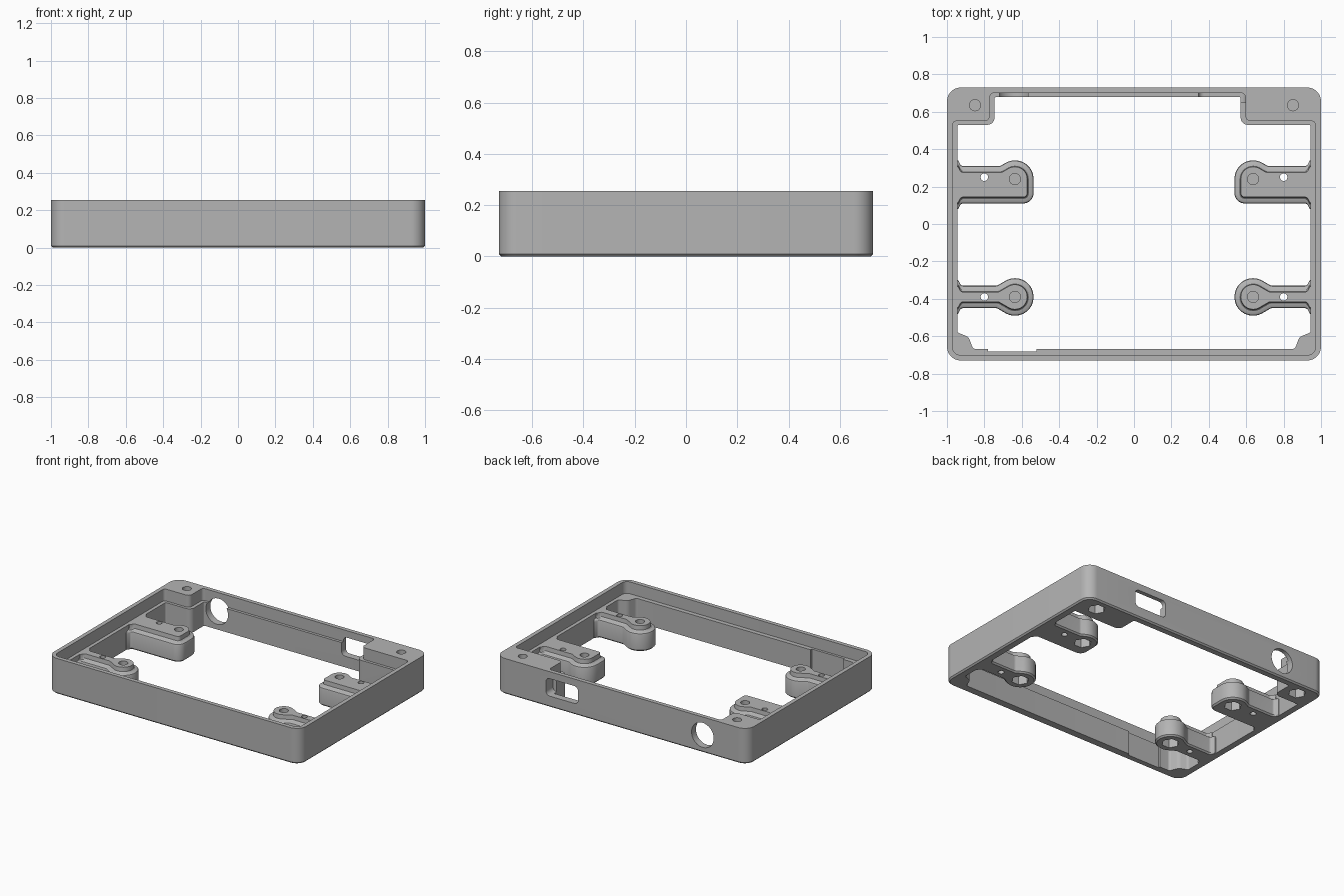
import bpy, bmesh, math
from mathutils import Vector, Matrix

cube = bpy.data.objects.get("Cube")
if cube:
    bpy.data.objects.remove(cube, do_unlink=True)

grey = bpy.data.materials.new("plain_grey")
grey.use_nodes = True
colour = (0.46, 0.46, 0.46, 1)
grey.diffuse_color = colour
grey.node_tree.nodes["Principled BSDF"].inputs["Base Color"].default_value = colour


def rounded(corners, steps=7):
    """Outline through (x, y, radius) corners, with each corner filleted."""
    out = []
    for i, (x, y, r) in enumerate(corners):
        p = Vector((x, y))
        if r <= 0:
            out.append(p)
            continue
        a = (Vector(corners[i - 1][:2]) - p).normalized()
        b = (Vector(corners[(i + 1) % len(corners)][:2]) - p).normalized()
        half = a.angle(b) / 2
        centre = p + (a + b).normalized() * (r / math.sin(half))
        start = p + a * (r / math.tan(half)) - centre
        end = p + b * (r / math.tan(half)) - centre
        turn = math.atan2(start.x * end.y - start.y * end.x, start.dot(end))
        for k in range(steps + 1):
            out.append(centre + Matrix.Rotation(turn * k / steps, 2) @ start)
    return out


def ngon(x, y, r, sides):
    return [Vector((x + r * math.cos(math.tau * k / sides),
                    y + r * math.sin(math.tau * k / sides))) for k in range(sides)]


def loft(name, rings, matrix=None):
    """Solid through stacked (z, outline) rings of equal point count."""
    bm = bmesh.new()
    layers = [[bm.verts.new((p.x, p.y, z)) for p in pts] for z, pts in rings]
    for low, high in zip(layers, layers[1:]):
        for i in range(len(low)):
            j = (i + 1) % len(low)
            bm.faces.new((low[i], low[j], high[j], high[i]))
    bm.faces.new(layers[0][::-1])
    bm.faces.new(layers[-1])
    if matrix:
        bm.transform(matrix)
    bmesh.ops.recalc_face_normals(bm, faces=bm.faces)
    mesh = bpy.data.meshes.new(name)
    bm.to_mesh(mesh)
    bm.free()
    mesh.materials.append(grey)
    obj = bpy.data.objects.new(name, mesh)
    bpy.context.collection.objects.link(obj)
    return obj


def prism(name, pts, z0, z1, matrix=None):
    return loft(name, [(z0, pts), (z1, pts)], matrix)


def select(obj):
    bpy.ops.object.select_all(action='DESELECT')
    obj.select_set(True)
    bpy.context.view_layer.objects.active = obj


def cut(obj, *cutters):
    select(obj)
    for c in cutters:
        c.hide_render = True
        mod = obj.modifiers.new("cut", 'BOOLEAN')
        mod.operation, mod.solver, mod.object = 'DIFFERENCE', 'EXACT', c
        bpy.ops.object.modifier_apply(modifier=mod.name)
        bpy.data.objects.remove(c, do_unlink=True)


def screw_seat(obj, x, y, top):
    """Round screw hole above, hexagonal nut pocket below."""
    cut(obj, prism("screw_cutter", ngon(x, y, 0.03, 24), 0.11, top + 0.1),
        prism("nut_cutter", ngon(x, y, 0.058, 6), -0.1, 0.1))


def smooth(obj):
    select(obj)
    bpy.ops.object.shade_smooth_by_angle(angle=math.radians(32))


TOP, LEDGE = 0.255, 0.17


def outer(d):
    x, y, r = 1 - d, 0.73 - d, 0.075 - d
    return rounded([(-x, -y, r), (x, -y, r), (x, y, r), (-x, y, r)], 10)


# Frame shell with a bevelled bottom edge
frame = loft("frame", [(0, outer(0.01)), (0.01, outer(0)), (TOP, outer(0))])

# Board pocket and the narrower opening below it, both running round the back posts
pocket = rounded([(-0.97, -0.70, 0.04), (0.97, -0.70, 0.04), (0.97, 0.55, 0.02),
                  (0.595, 0.55, 0.03), (0.595, 0.70, 0.02), (-0.77, 0.70, 0.02),
                  (-0.77, 0.55, 0.03), (-0.97, 0.55, 0.02)])
opening = rounded([(-0.945, -0.58, 0.02), (-0.885, -0.603, 0.04), (-0.86, -0.668, 0.02),
                   (-0.78, -0.668, 0), (-0.78, -0.682, 0), (-0.52, -0.682, 0),
                   (-0.52, -0.668, 0), (0.86, -0.668, 0.02), (0.885, -0.603, 0.04),
                   (0.945, -0.58, 0.02), (0.945, 0.53, 0.01), (0.57, 0.53, 0.04),
                   (0.57, 0.68, 0.01), (-0.745, 0.68, 0.01), (-0.745, 0.53, 0.04),
                   (-0.945, 0.53, 0.01)])
cut(frame, prism("pocket_cutter", pocket, LEDGE, 0.4),
    prism("opening_cutter", opening, -0.1, 0.2))

# Port holes through the back wall: one round, one rectangular
upright = Matrix.Rotation(math.radians(90), 4, 'X')
port = rounded([(0.345, 0.08, 0.03), (0.6, 0.08, 0.03), (0.6, 0.205, 0.03), (0.345, 0.205, 0.03)])
cut(frame, prism("round_port_cutter", ngon(-0.643, 0.125, 0.088, 48), -0.9, -0.66, upright),
    prism("square_port_cutter", port, -0.9, -0.65, upright))

for side in (-1, 1):
    screw_seat(frame, side * 0.85, 0.635, TOP)
smooth(frame)


def flank(cx, cy, w, r, sign):
    """Wall flare, straight flank and swell into the round end, on one side of an arm."""
    return [(-0.947, cy + sign * (w + 0.03), 0.001),
            (-0.94, cy + sign * (w + 0.03), 0.004),
            (-0.925, cy + sign * w, 0.02),
            (cx - 2 * (r - 0.866 * w), cy + sign * w, 0.03),
            (cx - 0.268 * r, cy + sign * r, r * 0.98),
            (cx + r, cy + sign * r, r * 0.98)]


def front_outline(d):
    cx, cy, w, r = -0.637, -0.39, 0.06 - d, 0.1 - d
    return rounded(flank(cx, cy, w, r, 1) + flank(cx, cy, w, r, -1)[::-1])


def back_outline(d):
    cx, cy, r = -0.637, 0.24, 0.1 - d
    low = 0.11 + d
    return rounded(flank(cx, cy, 0.07 - d, r, 1) +
                   [(cx + r, low, 0.055 - d), (-0.925, low, 0.02),
                    (-0.94, low - 0.03, 0.004), (-0.947, low - 0.03, 0.001)])


# Support arms: stepped shoulder, screw seat and a through hole, mirrored across x
steps = [(0, 0.01), (0.01, 0), (0.118, 0), (0.126, 0.003), (0.13, 0.01),
         (0.133, 0.024), (0.14, 0.031), (LEDGE, 0.034)]
for name, outline, y, pin_y in (("front_arms", front_outline, -0.39, -0.39),
                                ("back_arms", back_outline, 0.24, 0.25)):
    arm = loft(name, [(z, outline(d)) for z, d in steps])
    screw_seat(arm, -0.637, y, LEDGE)
    cut(arm, prism("pin_cutter", ngon(-0.8, pin_y, 0.02, 20), -0.1, 0.3))
    select(arm)
    arm.modifiers.new("mirror", 'MIRROR')
    bpy.ops.object.modifier_apply(modifier="mirror")
    smooth(arm)
